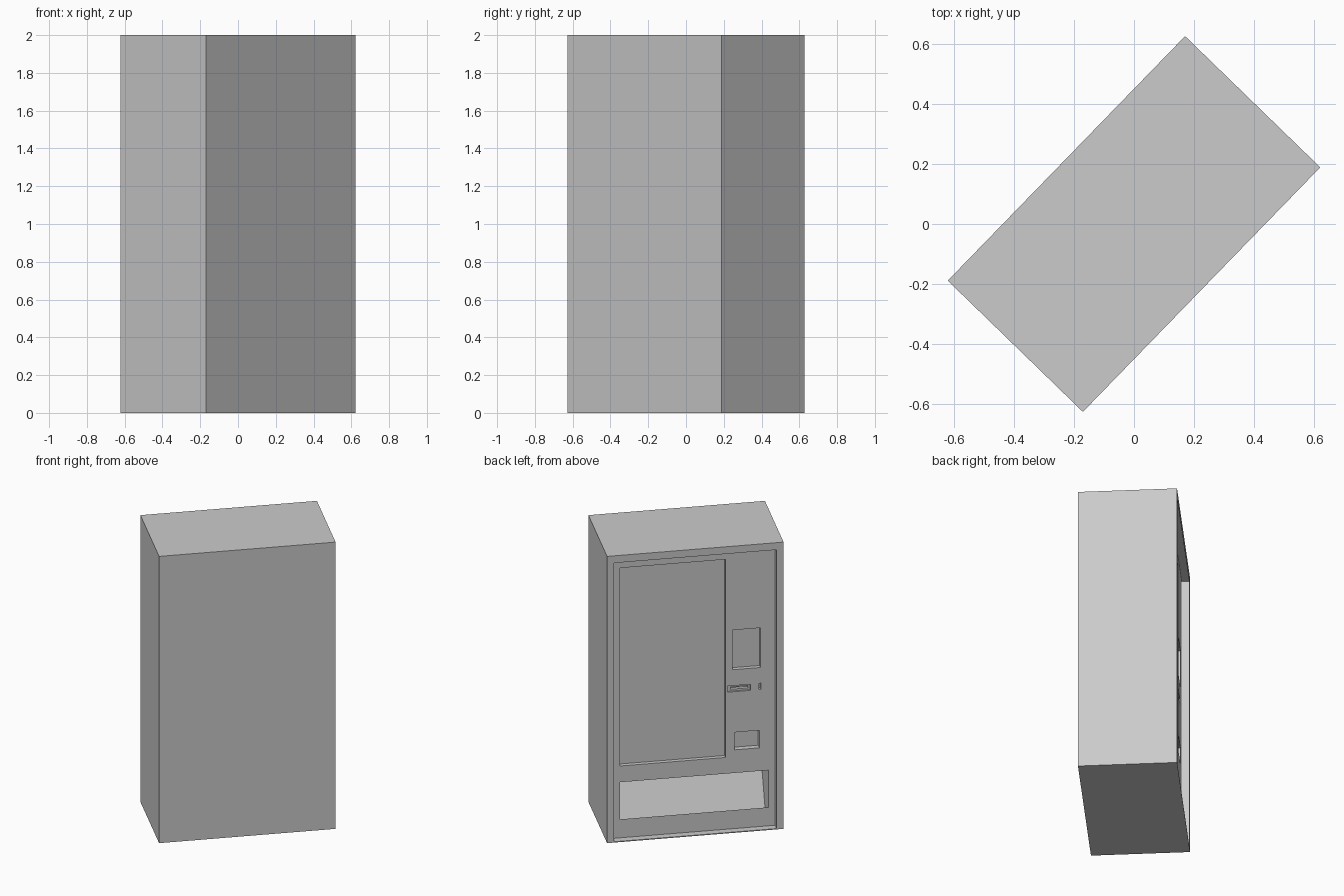
import bpy
import math

if "Cube" in bpy.data.objects:
    bpy.data.objects.remove(bpy.data.objects["Cube"], do_unlink=True)

WIDTH, DEPTH, HEIGHT = 1.136, 0.628, 2.0
FRONT = -DEPTH / 2
PANEL = 0.05                      # how far the front panel sits behind the frame

grey = bpy.data.materials.new("light_grey")
grey.use_nodes = True
grey.diffuse_color = (0.6, 0.6, 0.6, 1)
grey.node_tree.nodes["Principled BSDF"].inputs["Base Color"].default_value = (0.6, 0.6, 0.6, 1)


def prism(name, x0, x1, profile):
    """Extrude a (depth behind the frame, height) profile from x0 to x1."""
    n = len(profile)
    verts = [(x - WIDTH / 2, FRONT + d, z) for x in (x0, x1) for d, z in profile]
    faces = [tuple(range(n)), tuple(reversed(range(n, 2 * n)))]
    faces += [(i, i + n, (i + 1) % n + n, (i + 1) % n) for i in range(n)]
    mesh = bpy.data.meshes.new(name)
    mesh.from_pydata(verts, [], faces)
    # make every face point outward
    import bmesh
    bm = bmesh.new()
    bm.from_mesh(mesh)
    bmesh.ops.recalc_face_normals(bm, faces=bm.faces)
    bm.to_mesh(mesh)
    bm.free()
    mesh.materials.append(grey)
    obj = bpy.data.objects.new(name, mesh)
    bpy.context.collection.objects.link(obj)
    return obj


def box_profile(d0, d1, z0, z1):
    return [(d0, z0), (d0, z1), (d1, z1), (d1, z0)]


cabinet = prism("vending_cabinet", 0, WIDTH, box_profile(0, DEPTH, 0, HEIGHT))


def carve(name, x0, x1, profile):
    """Cut a prism out of the cabinet."""
    cutter = prism(name, x0, x1, profile)
    cutter.hide_render = True
    mod = cabinet.modifiers.new(name, 'BOOLEAN')
    mod.operation = 'DIFFERENCE'
    mod.solver = 'EXACT'
    mod.object = cutter
    bpy.context.view_layer.objects.active = cabinet
    bpy.ops.object.modifier_apply(modifier=mod.name)
    bpy.data.objects.remove(cutter, do_unlink=True)


def pocket(name, x0, x1, z0, z1, depth):
    carve(name, x0, x1, box_profile(-0.1, PANEL + depth, z0, z1))


# Recessed front panel inside the frame
pocket("front_panel", 0.045, WIDTH - 0.045, 0.006, 1.95, 0)

# Window and control recesses: x range, z range, depth
pocket("display_window", 0.093, 0.772, 0.507, 1.888, 0.03)
pocket("keypad_recess", 0.817, 0.997, 1.115, 1.391, 0.03)
pocket("note_plate", 0.785, 0.933, 0.961, 1.003, 0.012)
pocket("note_slot", 0.805, 0.918, 0.974, 0.990, 0.035)
pocket("coin_slot", 0.988, 1.000, 0.962, 1.005, 0.03)
pocket("change_tray", 0.83, 0.99, 0.555, 0.677, 0.04)

# Collection bin with a sloping back
carve("collection_bin", 0.093, 1.048,
      [(-0.1, 0.135), (-0.1, 0.394), (PANEL + 0.26, 0.394),
       (PANEL + 0.10, 0.045), (PANEL, 0.135)])

# Turn the cabinet to its standing direction
cabinet.rotation_euler.z = math.radians(180 + 45.85)
